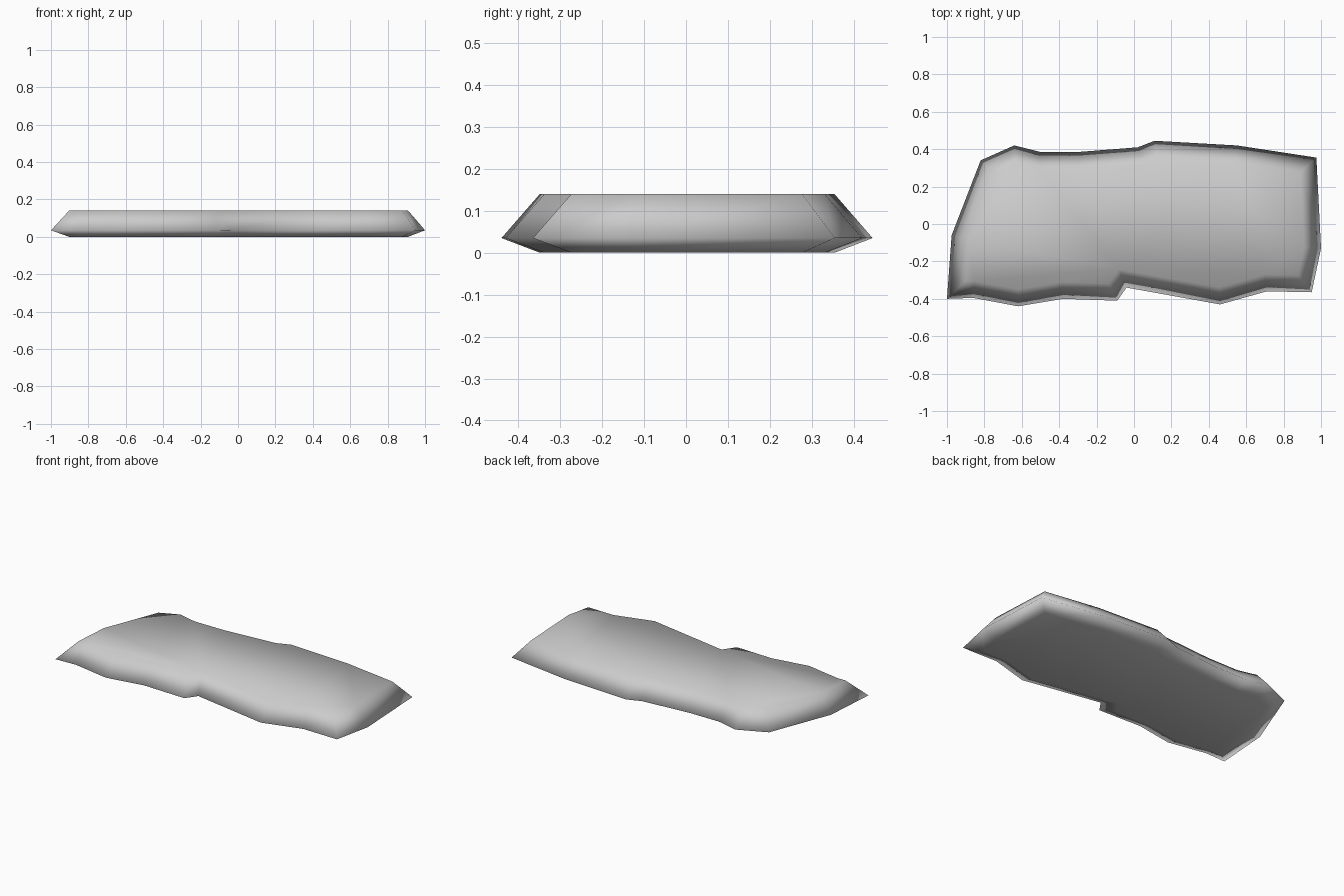
import bpy
import bmesh
from mathutils import Vector

if "Cube" in bpy.data.objects:
    bpy.data.objects.remove(bpy.data.objects["Cube"], do_unlink=True)

# Plain grey stone
stone = bpy.data.materials.new("grey_stone")
stone.use_nodes = True
colour = (0.6, 0.6, 0.6, 1)
stone.diffuse_color = colour
stone.node_tree.nodes["Principled BSDF"].inputs["Base Color"].default_value = colour

# Irregular rim, counter-clockwise from the front corner at -x
RIM = [Vector(p) for p in (
    (-1, -.4), (-.86, -.395), (-.62, -.44), (-.38, -.4), (-.09, -.41),
    (-.04, -.34), (.46, -.43), (.71, -.36), (.95, -.365), (1, -.13),
    (.975, .355), (.55, .42), (.11, .445), (.02, .41), (-.3, .385),
    (-.5, .385), (-.64, .42), (-.82, .34), (-.975, -.06))]
INSET, BOTTOM, WAIST, TOP = .09, 0, .035, .14


def inset(points, distance):
    """Offset a closed outline inwards with mitred corners."""
    result = []
    for i, p in enumerate(points):
        before = (p - points[i - 1]).normalized()
        after = (points[(i + 1) % len(points)] - p).normalized()
        n1 = Vector((-before.y, before.x))
        n2 = Vector((-after.y, after.x))
        result.append(p + (n1 + n2) * distance / (1 + n1.dot(n2)))
    return result


# Slab: narrow underside, wide waist, narrow top
bm = bmesh.new()
inner = inset(RIM, INSET)
rings = [[bm.verts.new((p.x, p.y, z)) for p in outline]
         for outline, z in ((inner, BOTTOM), (RIM, WAIST), (inner, TOP))]
for low, high in zip(rings, rings[1:]):
    for i in range(len(low)):
        j = (i + 1) % len(low)
        bm.faces.new((low[i], low[j], high[j], high[i]))
bm.faces.new(rings[0][::-1])
bm.faces.new(rings[-1])
bmesh.ops.recalc_face_normals(bm, faces=bm.faces)
for face in bm.faces:
    face.smooth = True

mesh = bpy.data.meshes.new("stone_slab")
bm.to_mesh(mesh)
bm.free()
mesh.materials.append(stone)
slab = bpy.data.objects.new("stone_slab", mesh)
bpy.context.collection.objects.link(slab)
